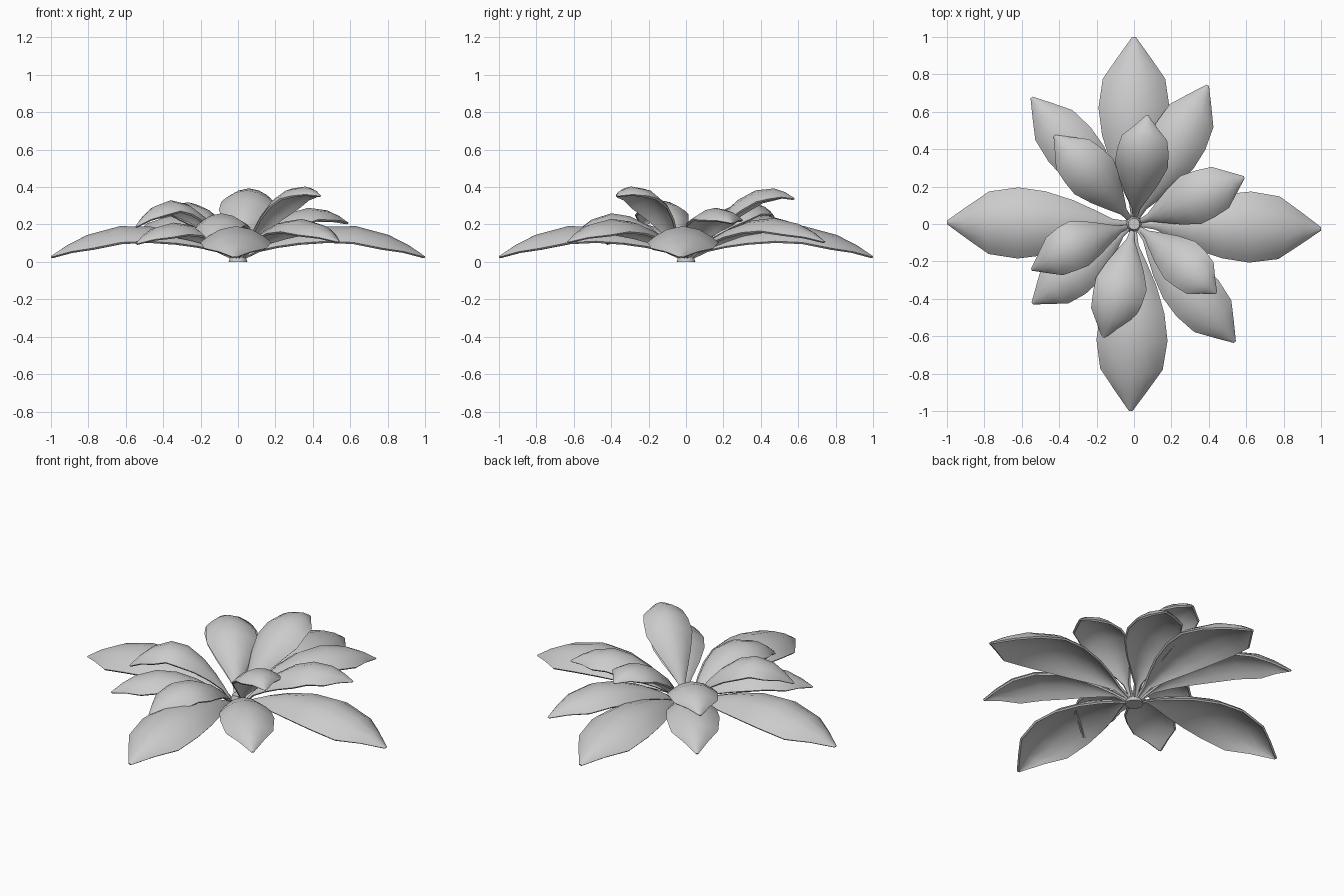
import bpy, bmesh
from math import radians, sin, pi
from mathutils import Vector, Matrix

if "Cube" in bpy.data.objects:
    bpy.data.objects.remove(bpy.data.objects["Cube"])

# outline of every leaf: (fraction of length, fraction of half width)
OUTLINE = [(0, .08), (.08, .14), (.17, .38), (.29, .66), (.45, .9),
           (.62, 1), (.8, .88), (.91, .46), (1, .05)]
ACROSS = [-1, -.8, -.45, 0, .45, .8, 1]
BASE_R, BASE_Z = .03, .03


def leaf(name, azimuth, length, half, crest, tip, peak, base_half=1.0, bow=0.0):
    def height(t):
        if t < peak:
            return BASE_Z + (crest - BASE_Z) * (1 - (1 - t / peak) ** 1.9)
        return crest - (crest - tip) * ((t - peak) / (1 - peak)) ** 2

    rot = Matrix.Rotation(radians(azimuth), 3, 'Z')
    bm = bmesh.new()
    rows = []
    for t, w in OUTLINE:
        a, b = max(t - .03, 0), min(t + .03, 1)
        run = Vector(((b - a) * (length - BASE_R), 0, height(b) - height(a))).normalized()
        normal = Vector((-run.z, 0, run.x))
        if t > .97:
            normal = Vector((0, 0, 1))
        if t < .5:
            w *= base_half
        centre = Vector((BASE_R + t * (length - BASE_R), bow * sin(pi * t), height(t)))
        row = []
        for u in ACROSS:
            p = centre + Vector((0, u * half * w, 0)) - normal * (.46 * half * w * u * u)
            row.append(bm.verts.new(rot @ p))
        rows.append(row)
    for r0, r1 in zip(rows, rows[1:]):
        for i in range(len(ACROSS) - 1):
            bm.faces.new((r0[i], r1[i], r1[i + 1], r0[i + 1]))
    me = bpy.data.meshes.new(name)
    bm.to_mesh(me)
    bm.free()
    ob = bpy.data.objects.new(name, me)
    bpy.context.collection.objects.link(ob)
    for poly in me.polygons:
        poly.use_smooth = True
    # thin blade
    mod = ob.modifiers.new("thickness", 'SOLIDIFY')
    mod.thickness = .012
    mod.offset = -1
    bpy.ops.object.select_all(action='DESELECT')
    ob.select_set(True)
    bpy.context.view_layer.objects.active = ob
    bpy.ops.object.modifier_apply(modifier=mod.name)
    bpy.ops.object.shade_smooth_by_angle(angle=radians(45))


# large outer leaves
for i, az in enumerate((-1.5, 90, 179.5, 269)):
    leaf(f"outer_leaf_{i}", az, 1.0, .19, .195, .03, .55)

# middle leaves: azimuth, length, half width, crest height, tip height
for i, (az, ln, hw, zc, zt) in enumerate([
        (62, .84, .15, .235, .11), (129, .87, .145, .25, .12),
        (218, .69, .135, .21, .1), (310.5, .83, .148, .23, .11)]):
    leaf(f"middle_leaf_{i}", az, ln, hw, zc, zt, .6, 1.05)

# upper leaves: azimuth, length, half width, crest, tip, peak position, bow
for i, (az, ln, hw, zc, zt, pk, bow) in enumerate([
        (83, .585, .138, .395, .34, .75, 0), (23, .64, .135, .29, .21, .65, 0),
        (320, .575, .125, .405, .355, .75, .01), (255.5, .64, .135, .26, .125, .6, .015),
        (204, .6, .125, .33, .19, .6, -.025), (132, .635, .135, .32, .24, .66, -.01)]):
    leaf(f"upper_leaf_{i}", az, ln, hw, zc, zt, pk, 1.15, bow)

# small stem where the leaves meet
bpy.ops.mesh.primitive_cone_add(vertices=12, radius1=.05, radius2=.03, depth=.07, location=(0, 0, .035))
bpy.context.object.name = "stem_base"
bpy.ops.object.shade_smooth_by_angle(angle=radians(40))
